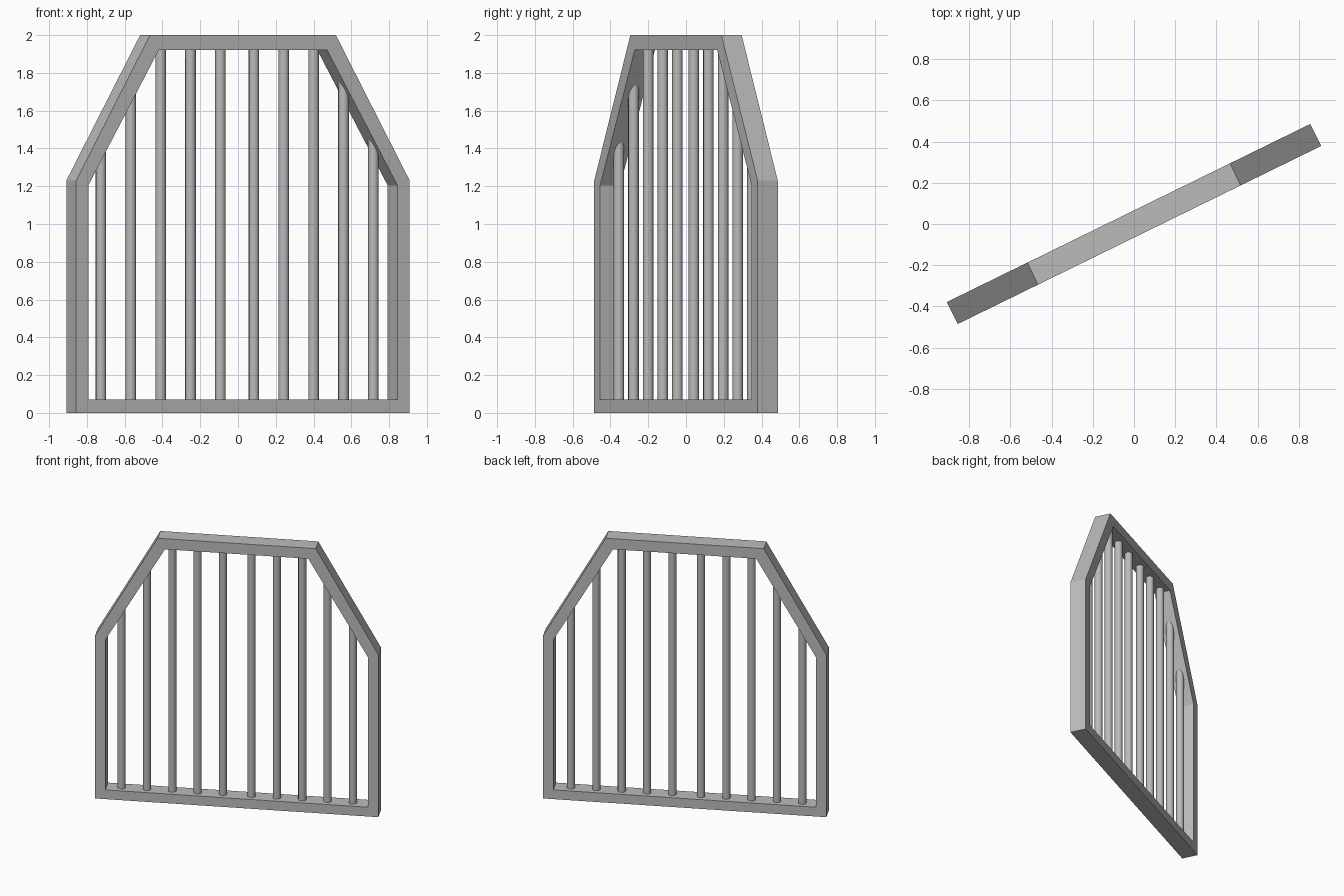
import bpy, bmesh, math
from mathutils import Matrix

cube = bpy.data.objects.get("Cube")
if cube:
    bpy.data.objects.remove(cube, do_unlink=True)

ANGLE = math.radians(26.1)   # the gate stands turned about the vertical
DEPTH = 0.119
BAR_RADIUS = 0.028
TURN = Matrix.Rotation(ANGLE, 4, 'Z')

grey = bpy.data.materials.new("iron_grey")
grey.use_nodes = True
grey.diffuse_color = (0.5, 0.5, 0.5, 1)
grey.node_tree.nodes["Principled BSDF"].inputs["Base Color"].default_value = (0.5, 0.5, 0.5, 1)


def finish(bm, name):
    bmesh.ops.recalc_face_normals(bm, faces=bm.faces)
    mesh = bpy.data.meshes.new(name)
    bm.to_mesh(mesh)
    bm.free()
    mesh.materials.append(grey)
    obj = bpy.data.objects.new(name, mesh)
    obj.matrix_world = TURN
    bpy.context.collection.objects.link(obj)
    return obj


def mirrored(half):
    return half + [(-x, z) for x, z in reversed(half)]


# Frame: closed ring between an outer and an inner outline
outer = mirrored([(0.983, 0), (0.983, 1.23), (0.548, 2.0)])
inner = mirrored([(0.911, 0.07), (0.911, 1.205), (0.497, 1.92)])
bm = bmesh.new()
loops = [[bm.verts.new((x, y, z)) for x, z in outline]
         for outline, y in ((outer, -DEPTH / 2), (outer, DEPTH / 2),
                            (inner, DEPTH / 2), (inner, -DEPTH / 2))]
count = len(outer)
for a, b in zip(loops, loops[1:] + loops[:1]):
    for i in range(count):
        j = (i + 1) % count
        bm.faces.new((a[i], a[j], b[j], b[i]))
finish(bm, "gate_frame")


# Bars: each ends inside the frame, under the sloping shoulder or the flat top
def bar_top(x):
    slope = (1.96 - 1.218) / (0.947 - 0.5225)
    return min(1.96, 1.218 + (0.947 - abs(x)) * slope)


for side, label in ((-1, "right"), (1, "left")):
    for k in range(5):
        x = side * (0.099 + 0.176 * k) - 0.005
        low, high = 0.035, bar_top(x)
        bm = bmesh.new()
        bmesh.ops.create_cone(bm, cap_ends=True, segments=12,
                              radius1=BAR_RADIUS, radius2=BAR_RADIUS, depth=high - low,
                              matrix=Matrix.Translation((x, 0, (low + high) / 2)))
        bar = finish(bm, f"{label}_bar_{k + 1}")
        bpy.ops.object.select_all(action='DESELECT')
        bar.select_set(True)
        bpy.context.view_layer.objects.active = bar
        bpy.ops.object.shade_smooth_by_angle(angle=math.radians(40))
